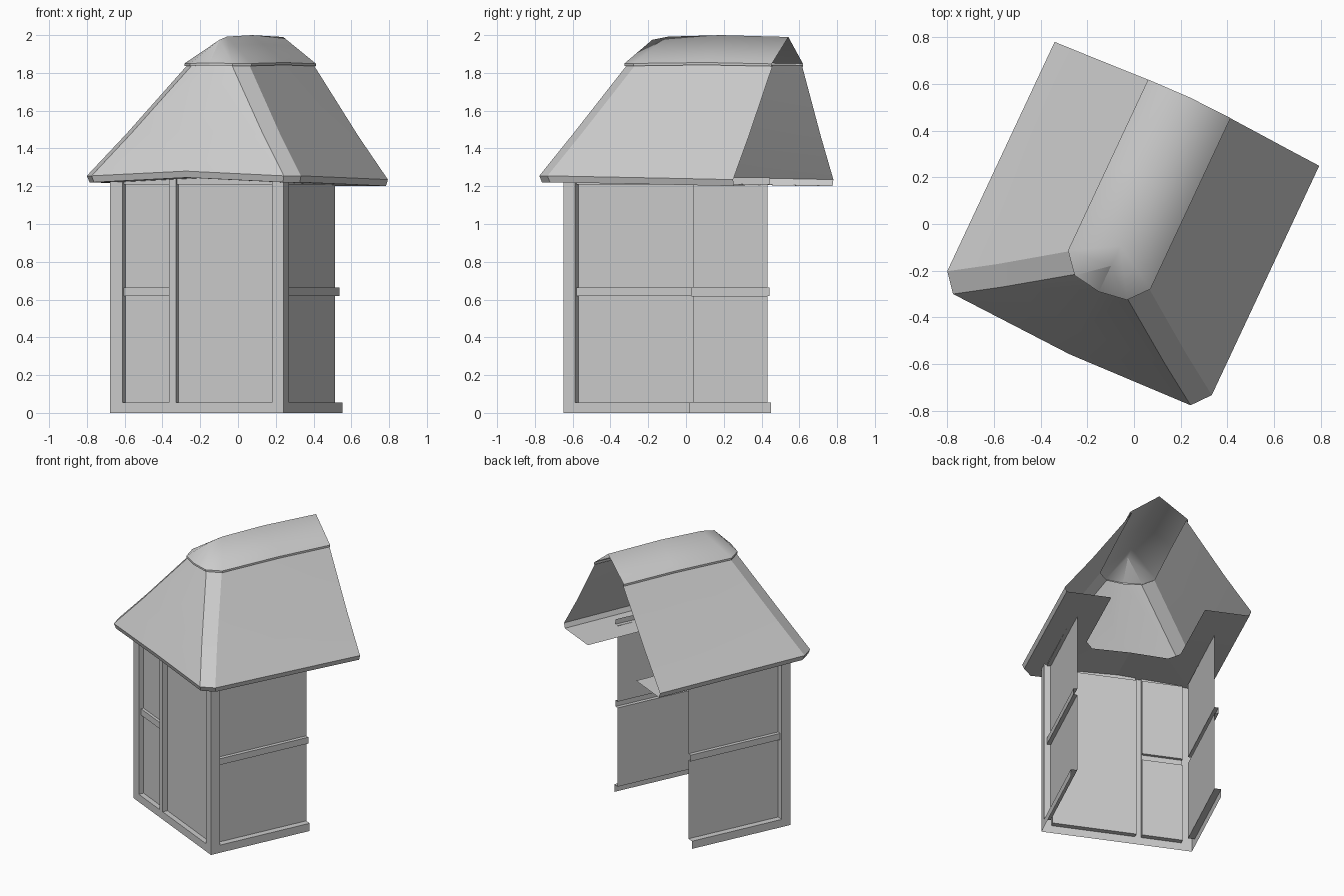
import bpy, bmesh, math
from mathutils import Matrix

if "Cube" in bpy.data.objects:
    bpy.data.objects.remove(bpy.data.objects["Cube"])

# The whole building is turned about z
PLACE = Matrix.Translation((-0.012, 0.005, 0)) @ Matrix.Rotation(math.radians(-25.1), 4, 'Z')


def finish(name, bm, angle=None):
    bmesh.ops.remove_doubles(bm, verts=bm.verts, dist=0.0005)
    bmesh.ops.recalc_face_normals(bm, faces=bm.faces)
    me = bpy.data.meshes.new(name)
    bm.to_mesh(me)
    bm.free()
    me.transform(PLACE)
    ob = bpy.data.objects.new(name, me)
    bpy.context.collection.objects.link(ob)
    if angle:
        bpy.ops.object.select_all(action='DESELECT')
        ob.select_set(True)
        bpy.context.view_layer.objects.active = ob
        bpy.ops.object.shade_smooth_by_angle(angle=math.radians(angle))
    return ob


def ring(half):
    """Left half from back to front centre, mirrored to the right."""
    return half + [(-x, y, z) for x, y, z in reversed(half[:-1])]


def loft(name, halves, angle=None):
    """Open-backed skin between U-shaped rings."""
    bm = bmesh.new()
    rows = [[bm.verts.new(p) for p in ring(h)] for h in halves]
    for a, b in zip(rows, rows[1:]):
        for i in range(len(a) - 1):
            bm.faces.new((a[i], a[i + 1], b[i + 1], b[i]))
    return finish(name, bm, angle)


def relief(name, ss, zs, depth, place):
    """Thin wall skin: grid cells at different depths, joined by steps."""
    bm = bmesh.new()
    quad = lambda *pts: bm.faces.new([bm.verts.new(place(*p)) for p in pts])
    n, m = len(ss) - 1, len(zs) - 1
    for i in range(n):
        for j in range(m):
            d = depth(i, j)
            s0, s1, z0, z1 = ss[i], ss[i + 1], zs[j], zs[j + 1]
            quad((s0, d, z0), (s1, d, z0), (s1, d, z1), (s0, d, z1))
            if i + 1 < n and depth(i + 1, j) != d:
                e = depth(i + 1, j)
                quad((s1, d, z0), (s1, e, z0), (s1, e, z1), (s1, d, z1))
            if j + 1 < m and depth(i, j + 1) != d:
                e = depth(i, j + 1)
                quad((s0, d, z1), (s1, d, z1), (s1, e, z1), (s0, e, z1))
    return finish(name, bm)


# Levels: sill, panel, middle rail, panel, top rail
LEVELS = [0, 0.055, 0.62, 0.665, 1.21, 1.245]


# Side walls: corner post, then sill / rails / panels
def side_depth(i, j):
    if i == 0 or j == 0:
        return 0.506
    return 0.488 if j in (2, 4) else 0.462


for name, s in (("right_wall", 1), ("left_wall", -1)):
    relief(name, [-0.486, -0.418, 0.255], LEVELS, side_depth,
           lambda a, d, z, s=s: (s * d, a, z))


# Front wall: window bay on the left, wide plain bay on the right
def front_depth(i, j):
    if i in (0, 2, 4) or j == 0:
        return 0.486
    return 0.47 if j == 4 or (j == 2 and i == 1) else 0.45


relief("front_wall", [-0.506, -0.434, -0.162, -0.123, 0.44, 0.506], LEVELS,
       front_depth, lambda a, d, z: (a, -d, z))

# Main roof outlines
eave = [(-0.626, 0.563, 1.235), (-0.626, 0.15, 1.243), (-0.626, -0.522, 1.255),
        (-0.562, -0.600, 1.255), (0, -0.622, 1.28)]
top = [(-0.182, 0.587, 1.84), (-0.182, 0.2, 1.845), (-0.182, -0.218, 1.84),
       (-0.117, -0.297, 1.84), (0, -0.316, 1.84)]
mid = [tuple(a + (b - a) * 0.38 for a, b in zip(p, q)) for p, q in zip(eave, top)]
mid = [(x * 0.982, y, z) for x, y, z in mid]
loft("roof", [eave, mid, top], 15)

# Eave edge and soffit
lower = [(x * 0.982, y * (1 if y > 0 else 0.982), z - 0.034) for x, y, z in eave]
inner = [(-0.315, 0.563, 1.201), (-0.315, 0.15, 1.209), (-0.315, -0.06, 1.215),
         (-0.255, -0.145, 1.222), (0, -0.155, 1.235)]
loft("eave_edge", [eave, lower])
loft("soffit", [lower, inner])

# Ridge cap with thin rim
cap = [(-0.195, 0.587, 1.848), (-0.195, 0.2, 1.855), (-0.195, -0.222, 1.85),
       (-0.124, -0.307, 1.85), (0, -0.326, 1.853)]
rim = [(x, y, z - 0.013) for x, y, z in cap]
ridge = [(0, 0.593, 1.99), (0, 0.2, 2.0), (0, -0.11, 1.992),
         (0, -0.203, 1.975), (0, -0.204, 1.975)]
loft("ridge_cap", [cap, ridge], 85)
loft("cap_rim", [cap, rim])
loft("cap_underside", [rim, top])
